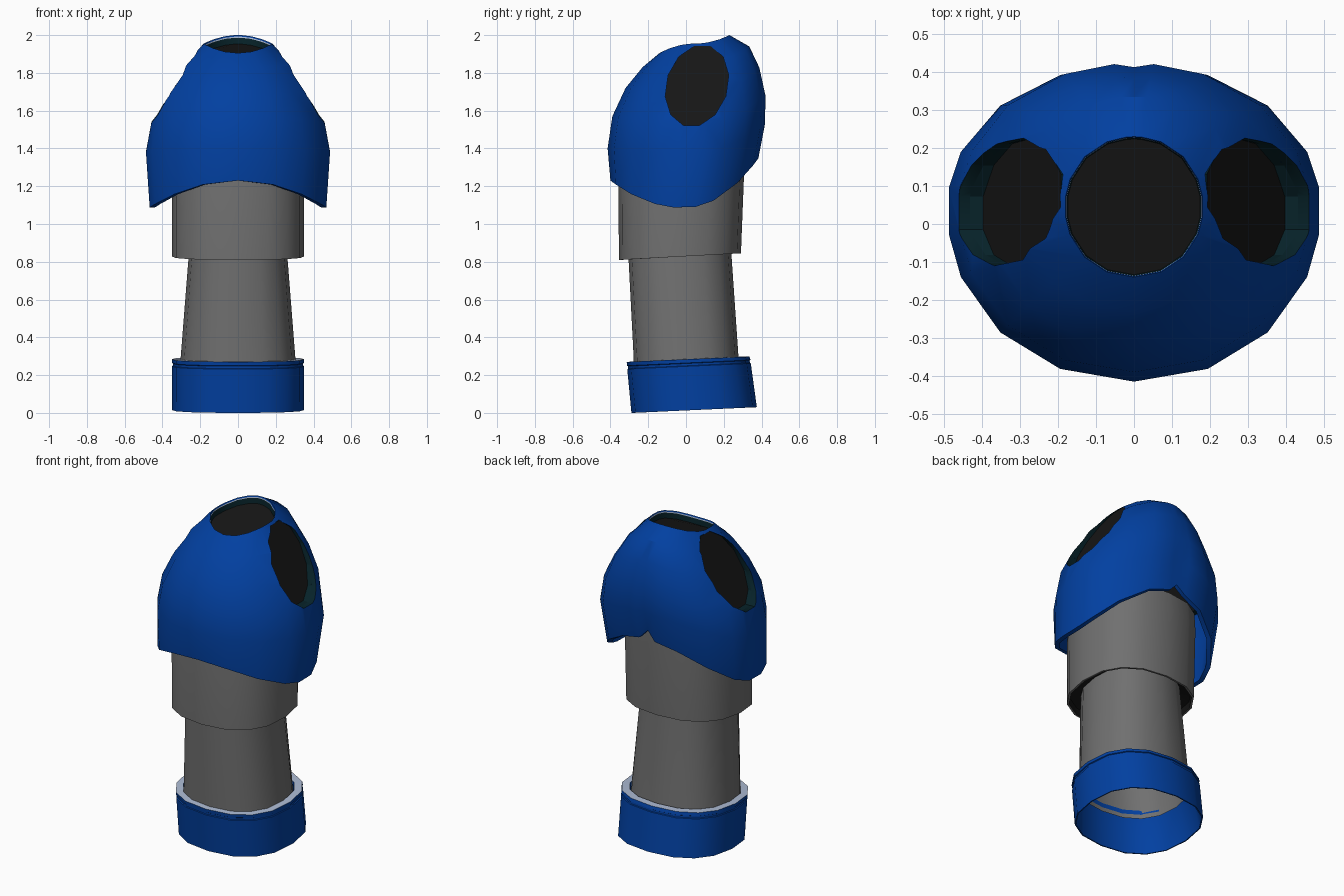
import bpy, bmesh, math

if "Cube" in bpy.data.objects:
    bpy.data.objects.remove(bpy.data.objects["Cube"])


def material(name, rgb):
    m = bpy.data.materials.new(name)
    m.diffuse_color = (*rgb, 1)
    m.use_nodes = True
    m.node_tree.nodes["Principled BSDF"].inputs["Base Color"].default_value = m.diffuse_color
    return m


BLUE = material("deep blue", (0.0005, 0.051, 0.356))
GREY = material("mid grey", (0.162, 0.162, 0.162))
DARK = material("near black", (0.008, 0.008, 0.008))
TEAL = material("dark teal", (0.002, 0.016, 0.022))
PALE = material("pale blue grey", (0.42, 0.50, 0.66))


def make(name, bm, mats):
    bmesh.ops.recalc_face_normals(bm, faces=bm.faces)
    me = bpy.data.meshes.new(name)
    bm.to_mesh(me)
    bm.free()
    for m in mats:
        me.materials.append(m)
    ob = bpy.data.objects.new(name, me)
    bpy.context.collection.objects.link(ob)
    return ob


def smooth(ob, angle=35):
    bpy.ops.object.select_all(action='DESELECT')
    ob.select_set(True)
    bpy.context.view_layer.objects.active = ob
    bpy.ops.object.shade_smooth_by_angle(angle=math.radians(angle))


def loft(name, rings, mats, bands=None, closed=False, caps=()):
    """Join rings of points; bands gives the material index of each band."""
    bm = bmesh.new()
    rows = [[bm.verts.new(p) for p in r] for r in rings]
    n = len(rows[0])
    for k in range(len(rows) if closed else len(rows) - 1):
        a, b = rows[k], rows[(k + 1) % len(rows)]
        for i in range(n):
            j = (i + 1) % n
            f = bm.faces.new((a[i], a[j], b[j], b[i]))
            f.material_index = bands.get(k, 0) if bands else 0
    for k in caps:
        bm.faces.new(rows[k])
    return make(name, bm, mats)


def squash(v, n=2.4):
    return math.copysign(abs(v) ** (2 / n), v) if abs(v) > 1e-6 else 0.0


def ring(cy, rx, ry, zf, zb, n=16):
    """Rounded-square ring whose height goes from zf in front to zb behind."""
    pts = []
    for i in range(n):
        a = 2 * math.pi * i / n
        s, c = squash(math.sin(a)), squash(math.cos(a))
        pts.append((rx * s, cy - ry * c, zf + (zb - zf) * (1 - c) / 2))
    return pts


# Shoulder shell: levels of front (y, z), side (x, z), back (y, z), centre y
LEVELS = [
    (-.40, 1.23, .472, 1.085, .385, 1.35, -.01),
    (-.415, 1.40, .492, 1.38, .42, 1.53, .04),
    (-.39, 1.57, .462, 1.54, .423, 1.68, .04),
    (-.32, 1.72, .392, 1.69, .39, 1.83, .045),
    (-.23, 1.83, .298, 1.84, .335, 1.94, .045),
    (-.14, 1.905, .182, 1.955, .23, 2.0, .045),
]
half = [0, 22.5, 45, 67.5, 82, 98, 112.5, 135, 157.5, 174]
ANGLES = half + [180] + [360 - a for a in reversed(half[1:])]


def shell_ring(k, scale=1.0, dz=0.0):
    yf, zf, w, zs, yb, zb, c = LEVELS[k]
    pts = []
    for deg in ANGLES:
        a = math.radians(deg)
        co = math.cos(a)
        ry, ze = (c - yf, zf) if co > 0 else (yb - c, zb)
        sx, sy = squash(math.sin(a), 2.07), squash(co, 2.07)
        x, y = w * sx * scale, c - ry * sy * scale
        z = zs + (ze - zs) * co * co + dz
        if deg == 180 and k < 4:          # groove and notch at the back
            y -= (.012, .012, .010, .006)[k]
            z += .05 if k == 0 else 0
        pts.append((x, y, z))
    return pts


outer = [shell_ring(k) for k in range(6)]
lip = [shell_ring(5, .985, -.008), shell_ring(5, .982, -.014)]
floor = shell_ring(5, .965, -.05)
inner = [shell_ring(k, .94, -.012 if k else 0) for k in range(4, -1, -1)]
shell = loft("shoulder_shell", outer + lip + [floor] + inner, [BLUE, TEAL, PALE],
             {6: 2, 7: 1}, closed=True)

# Dark plate in the top opening
bm = bmesh.new()
bm.faces.new([bm.verts.new((x, y, z + .003)) for x, y, z in floor])
make("top_opening_plate", bm, [DARK])


# Side openings: slanted cutters, teal liners and dark plates
def side_outline(s, scale=1.0):
    pts = []
    for i in range(12):
        a = 2 * math.pi * (i + .5) / 12
        y = .058 + scale * (.166 * math.cos(a) + .03 * math.sin(a))
        z = 1.732 + scale * .217 * math.sin(a)
        pts.append((s * (.188 + .5 * (1.94 - z)), y, z))
    return pts


for s, side in ((1, "right"), (-1, "left")):
    edge = side_outline(s)
    cutter = loft("cutter", [[(x - s * .003, y, z) for x, y, z in edge],
                             [(s * .8, y, z) for x, y, z in edge]],
                  [TEAL], caps=(0, 1))
    cutter.hide_render = True
    mod = shell.modifiers.new("opening", 'BOOLEAN')
    mod.operation = 'DIFFERENCE'
    mod.solver = 'EXACT'
    mod.material_mode = 'TRANSFER'
    mod.object = cutter
    bpy.context.view_layer.objects.active = shell
    bpy.ops.object.modifier_apply(modifier=mod.name)
    bpy.data.objects.remove(cutter)
    wall = side_outline(s, 1.005)
    loft(side + "_opening_liner",
         [wall, [(x + s * (.005 + .1 * max(0, 1.94 - z)), y, z) for x, y, z in wall]],
         [TEAL])
    bm = bmesh.new()
    bm.faces.new([bm.verts.new(p) for p in wall])
    make(side + "_opening_plate", bm, [DARK])
smooth(shell)

# Upper sleeve with a dark recess underneath
sleeve = loft("upper_sleeve", [
    ring(-.033, .258, .27, .87, .90),
    ring(-.032, .335, .308, .85, .885),
    ring(-.032, .338, .311, .81, .845),
    ring(-.032, .35, .323, .81, .845),
    ring(-.025, .35, .333, 1.20, 1.28),
    ring(-.02, .34, .325, 1.33, 1.38)], [GREY, DARK], {0: 1, 1: 1}, caps=(5,))
smooth(sleeve)

# Tapered forearm, open at the wrist
arm = loft("forearm", [
    ring(.003, .307, .280, .22, .25),
    ring(.0, .303, .277, .29, .31),
    ring(-.033, .26, .272, .83, .86),
    ring(-.035, .255, .27, .90, .93)], [GREY], caps=(3,))
smooth(arm)

# Wrist cuff: outer wall with a shallow groove, pale top rim, inner wall
cuff = loft("wrist_cuff", [
    ring(.043, .349, .332, .0, .03),
    ring(.016, .35, .327, .232, .262),
    ring(.016, .345, .322, .235, .265),
    ring(.015, .345, .322, .247, .277),
    ring(.015, .35, .327, .25, .280),
    ring(.011, .35, .325, .27, .298),
    ring(.007, .308, .283, .272, .298),
    ring(.007, .307, .282, .25, .278),
    ring(.012, .325, .302, .22, .25),
    ring(.043, .342, .325, .0, .03)], [BLUE, PALE], {5: 1}, closed=True)
smooth(cuff)
